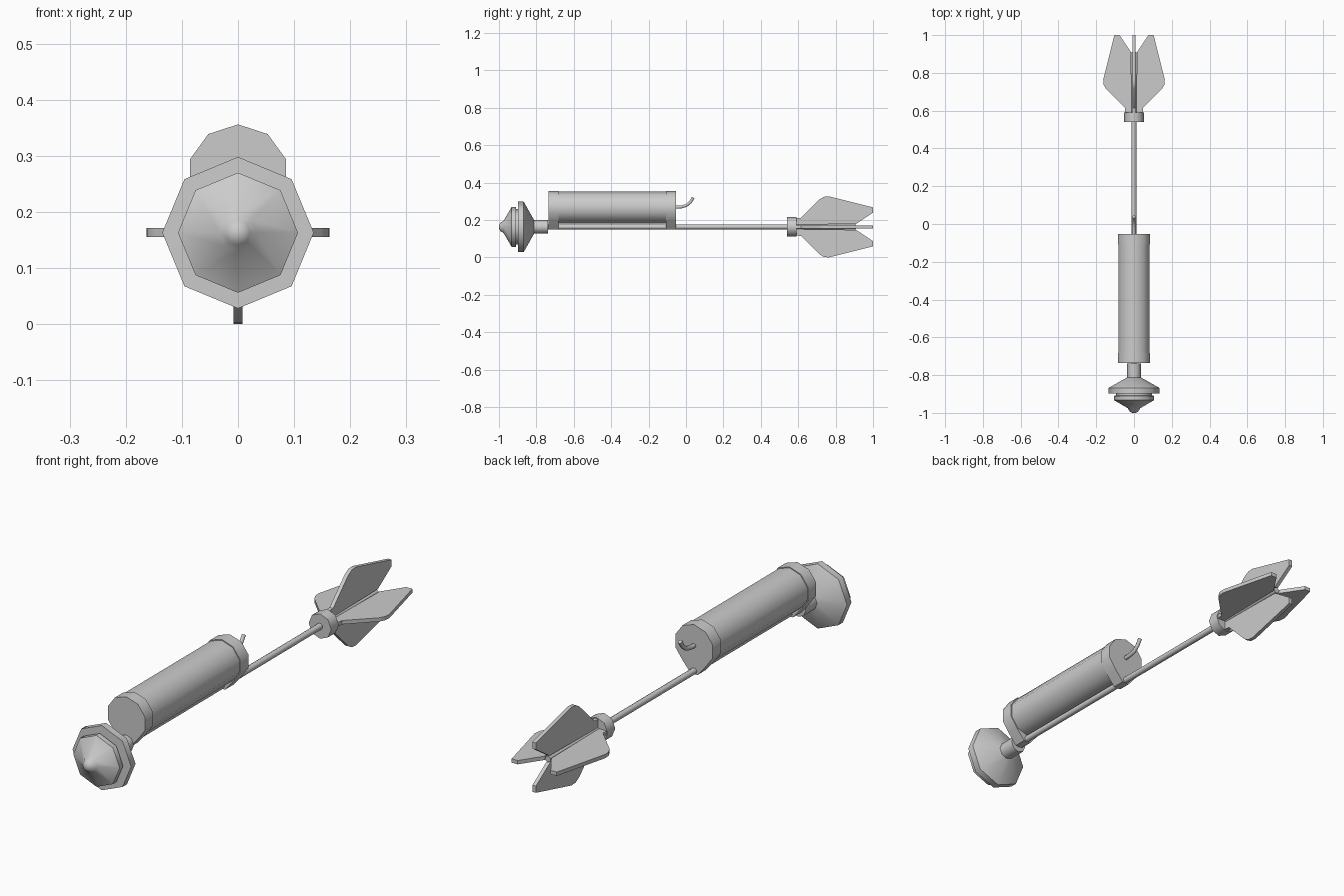
import bpy, bmesh, math
from mathutils import Vector, Matrix

if "Cube" in bpy.data.objects:
    bpy.data.objects.remove(bpy.data.objects["Cube"])

AXIS = 0.163      # height of the arrow shaft
TUBE_Z = 0.266    # height of the rocket tube centre

grey = bpy.data.materials.new("plain grey")
grey.diffuse_color = (0.6, 0.6, 0.6, 1)
grey.use_nodes = True
grey.node_tree.nodes["Principled BSDF"].inputs["Base Color"].default_value = grey.diffuse_color


def finish(name, bm, angle=48):
    bmesh.ops.recalc_face_normals(bm, faces=bm.faces)
    me = bpy.data.meshes.new(name)
    bm.to_mesh(me)
    bm.free()
    me.materials.append(grey)
    ob = bpy.data.objects.new(name, me)
    bpy.context.collection.objects.link(ob)
    bpy.ops.object.select_all(action='DESELECT')
    ob.select_set(True)
    bpy.context.view_layer.objects.active = ob
    bpy.ops.object.shade_smooth_by_angle(angle=math.radians(angle))
    return ob


def ring(sides, r, z):
    """Points of a polygon in the xz plane with one corner on top."""
    return [(r * math.sin(2 * math.pi * i / sides),
             z + r * math.cos(2 * math.pi * i / sides)) for i in range(sides)]


def loft(name, loops, angle=48):
    """Bridge equal-sized loops of points and cap both ends."""
    bm = bmesh.new()
    rows = [[bm.verts.new(p) for p in loop] for loop in loops]
    n = len(rows[0])
    for a, b in zip(rows, rows[1:]):
        for i in range(n):
            j = (i + 1) % n
            bm.faces.new((a[i], a[j], b[j], b[i]))
    bm.faces.new(rows[0])
    bm.faces.new(rows[-1])
    return finish(name, bm, angle)


def lathe(name, profile, sides, z=AXIS):
    """Turned part along y from (y, radius) pairs."""
    return loft(name, [[(x, y, h) for x, h in ring(sides, r, z)]
                       for y, r in profile])


# Faceted warhead with a rounded nose and stepped rim
lathe("warhead", [(-1.0, 0.008), (-0.993, 0.022), (-0.975, 0.033),
                  (-0.932, 0.107), (-0.910, 0.107), (-0.908, 0.095),
                  (-0.898, 0.095), (-0.897, 0.135), (-0.868, 0.135),
                  (-0.812, 0.036)], 8)
lathe("warhead_socket", [(-0.82, 0.036), (-0.738, 0.036)], 8)

# Shaft
lathe("shaft", [(-0.75, 0.013), (0.91, 0.013)], 8)

# Rocket tube
lathe("rocket_tube", [(-0.734, 0.086), (-0.054, 0.086)], 10, TUBE_Z)

# Two straps wrapping the tube and the shaft
outline = ring(10, 0.09, TUBE_Z)
outline[5:6] = [(0.016, 0.150), (-0.016, 0.150)]
for name, y0, y1 in (("front_strap", -0.735, -0.682),
                     ("rear_strap", -0.108, -0.053)):
    loft(name, [[(x, y, z) for x, z in outline] for y in (y0, y1)])

# Bent fuse leaving the back of the tube
path = [Vector((0, y, z)) for y, z in
        ((-0.06, 0.268), (-0.025, 0.270), (0.003, 0.278), (0.022, 0.294),
         (0.039, 0.320))]
loops = []
for i, p in enumerate(path):
    t = (path[min(i + 1, 4)] - path[max(i - 1, 0)]).normalized()
    up = Vector((1, 0, 0)).cross(t)
    loops.append([p + 0.009 * (Vector((math.cos(a), 0, 0)) + up * math.sin(a))
                  for a in (k * math.pi / 3 for k in range(6))])
loft("fuse", loops, 62)

# Tail collar
lathe("tail_collar", [(0.54, 0.052), (0.59, 0.052)], 8)

# Four fins around the shaft
fin = [(0.012, 0.58), (0.046, 0.58), (0.048, 0.615), (0.148, 0.715),
       (0.161, 0.738), (0.163, 0.765), (0.104, 1.0), (0.076, 1.0),
       (0.016, 0.91)]
for k, side in enumerate(("right", "top", "left", "bottom")):
    turn = Matrix.Translation((0, 0, AXIS)) @ Matrix.Rotation(-k * math.pi / 2, 4, 'Y')
    loft(side + "_fin", [[turn @ Vector((r, y, h)) for r, y in fin]
                         for h in (-0.008, 0.008)], 30)
